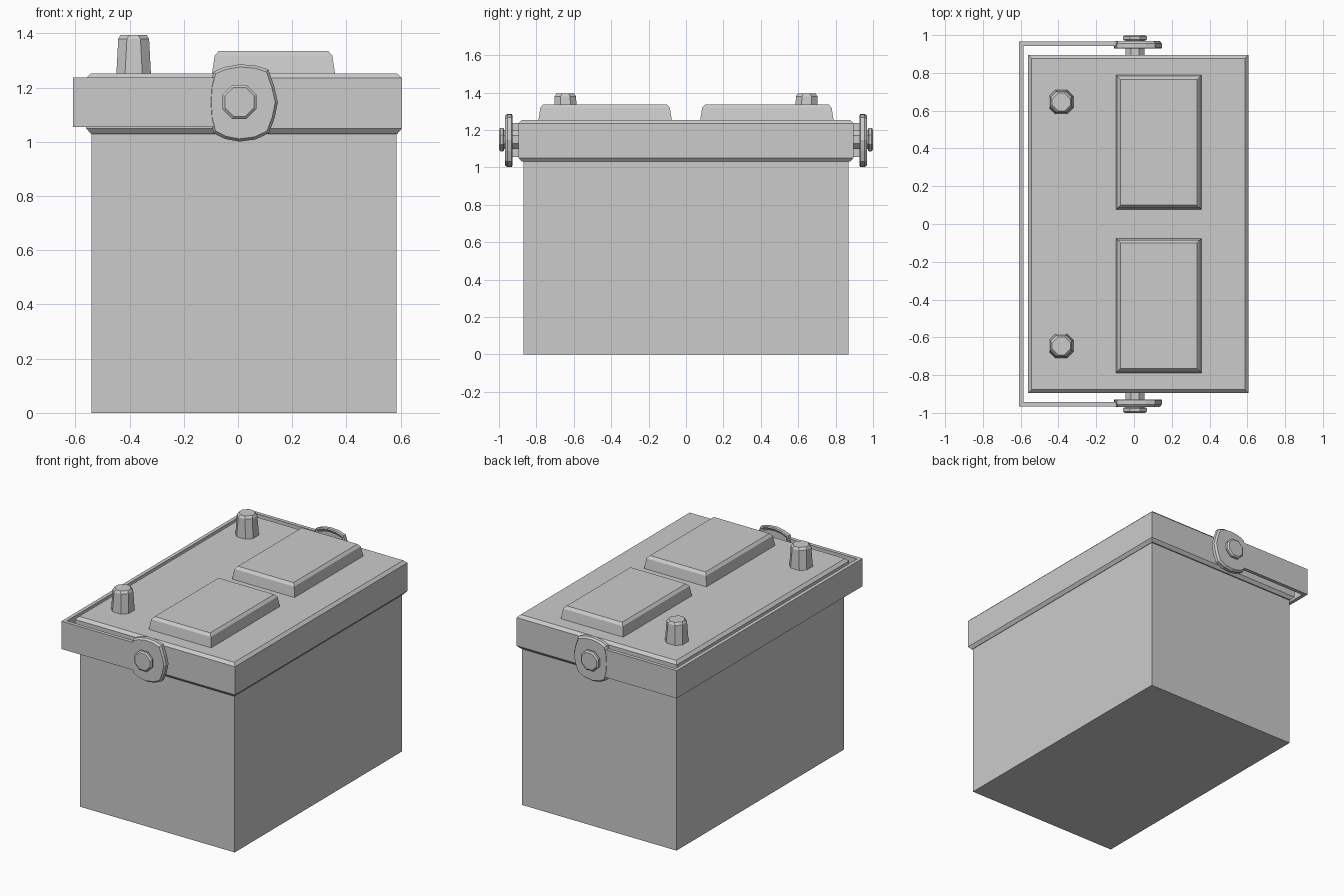
import bpy, bmesh, math

if "Cube" in bpy.data.objects:
    bpy.data.objects.remove(bpy.data.objects["Cube"])


def loft(name, loops):
    """Skin a stack of equal-length point loops and cap both ends."""
    bm = bmesh.new()
    rings = [[bm.verts.new(p) for p in loop] for loop in loops]
    for a, b in zip(rings, rings[1:]):
        n = len(a)
        for i in range(n):
            j = (i + 1) % n
            bm.faces.new((a[i], a[j], b[j], b[i]))
    bm.faces.new(rings[0][::-1])
    bm.faces.new(rings[-1])
    bmesh.ops.recalc_face_normals(bm, faces=bm.faces)
    me = bpy.data.meshes.new(name)
    bm.to_mesh(me)
    bm.free()
    ob = bpy.data.objects.new(name, me)
    bpy.context.collection.objects.link(ob)
    return ob


def box_stack(name, x0, x1, y0, y1, levels):
    """Rectangular stack; levels are (z, inset) pairs."""
    return loft(name, [[(x0 + d, y0 + d, z), (x1 - d, y0 + d, z),
                        (x1 - d, y1 - d, z), (x0 + d, y1 - d, z)] for z, d in levels])


def octagon(r, cut):
    c = r - cut
    return [(r, -c), (r, c), (c, r), (-c, r), (-r, c), (-r, -c), (-c, -r), (c, -r)]


# Case and lid
box_stack("case", -0.54, 0.585, -0.87, 0.87, [(0, 0), (1.035, 0)])
box_stack("lid", -0.56, 0.605, -0.895, 0.895,
          [(1.03, 0.017), (1.05, 0), (1.235, 0), (1.253, 0.018)])

# U-shaped carrying strap around the rear edge
strap = [(-0.07, -0.966), (-0.608, -0.966), (-0.608, 0.966), (-0.07, 0.966),
         (-0.07, 0.942), (-0.584, 0.942), (-0.584, -0.942), (-0.07, -0.942)]
loft("carry_strap", [[(x, y, z) for x, y in strap] for z in (1.055, 1.237)])

# Rounded-square outline of the strap end plates (x, z about the pivot)
PX, PZ = 0.01, 1.147
plate = [(-0.117, 0), (-0.113, 0.06), (-0.1, 0.112), (-0.058, 0.13), (-0.005, 0.139),
         (0.055, 0.135), (0.102, 0.12), (0.123, 0.06), (0.137, 0), (0.125, -0.06),
         (0.104, -0.115), (0.055, -0.138), (-0.005, -0.146), (-0.058, -0.136),
         (-0.1, -0.115), (-0.113, -0.06)]

for side, s in (("front", -1), ("back", 1)):
    # Vent cap cover
    ya, yb = sorted((s * 0.075, s * 0.79))
    box_stack(side + "_vent_cover", -0.097, 0.359, ya, yb,
              [(1.245, 0), (1.318, 0.011), (1.335, 0.026)])

    # Tapered terminal post
    loft(side + "_terminal", [[(-0.385 + x, s * 0.645 + y, z) for x, y in octagon(r, 0.032)]
         for z, r in ((1.245, 0.064), (1.38, 0.057), (1.395, 0.048))])

    # End plate with rim turned towards the case
    loft(side + "_strap_plate", [[(PX + x * k, s * y, PZ + z * k) for x, z in plate]
         for y, k in ((0.942, 0.80), (0.928, 0.95), (0.932, 1.0),
                      (0.955, 1.0), (0.968, 0.93), (0.968, 0.6))])

    # Pivot bolt and head
    prof = ((0.885, 0.055), (0.972, 0.055), (0.972, 0.062), (0.978, 0.068),
            (0.992, 0.068), (1.0, 0.058))
    loft(side + "_pivot_bolt", [[(0.005 + r * math.cos(a), s * y, 1.148 + r * math.sin(a))
         for a in [math.pi / 8 + i * math.pi / 4 for i in range(8)]] for y, r in prof])
